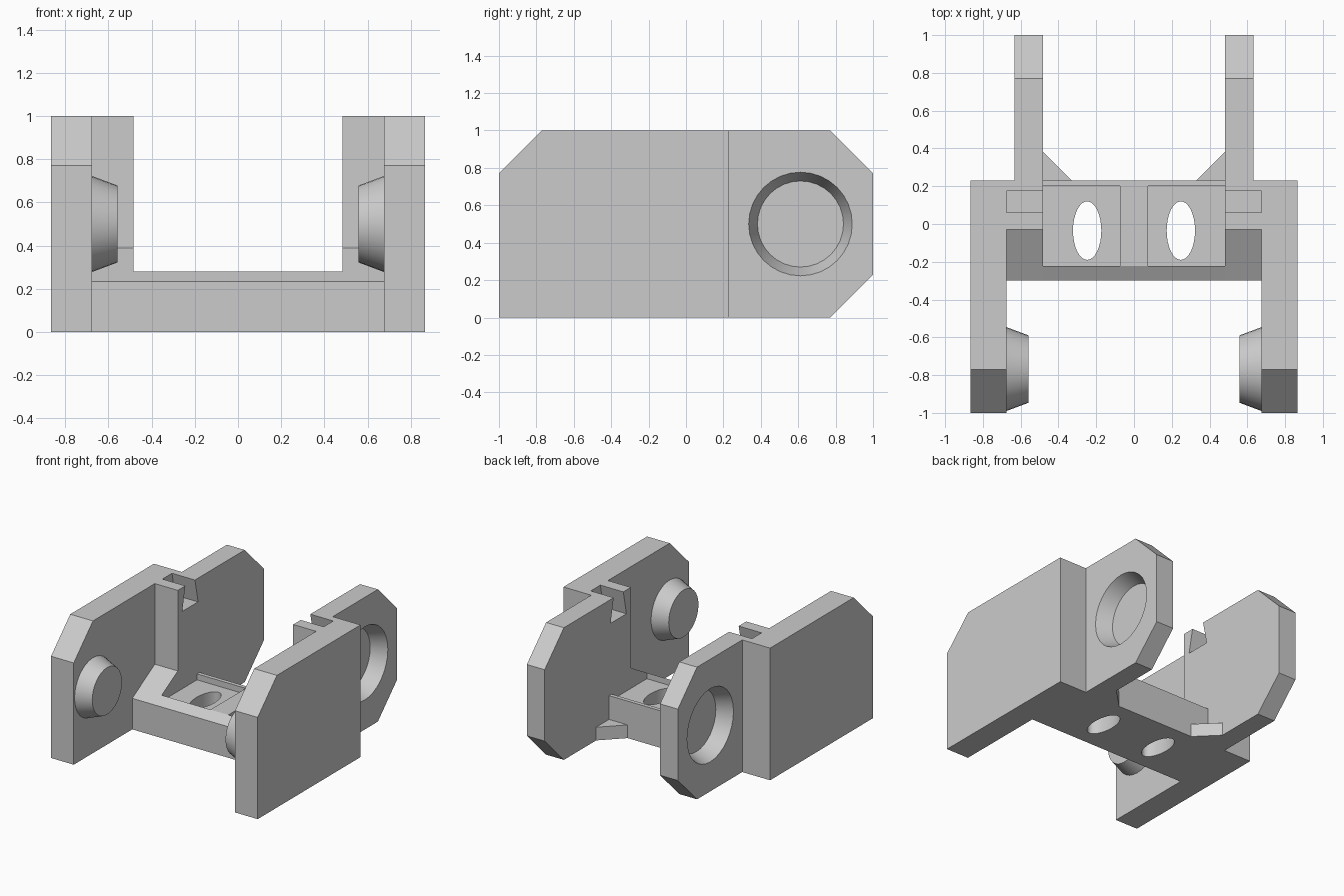
import bpy, bmesh, math
from mathutils import Matrix, Vector

cube = bpy.data.objects.get("Cube")
if cube:
    bpy.data.objects.remove(cube, do_unlink=True)

GREY = (0.6, 0.6, 0.6, 1)
metal = bpy.data.materials.new("plain_grey")
metal.use_nodes = True
metal.diffuse_color = GREY
metal.node_tree.nodes["Principled BSDF"].inputs["Base Color"].default_value = GREY


def finish(name, bm):
    bmesh.ops.recalc_face_normals(bm, faces=bm.faces)
    mesh = bpy.data.meshes.new(name)
    bm.to_mesh(mesh)
    bm.free()
    mesh.materials.append(metal)
    obj = bpy.data.objects.new(name, mesh)
    bpy.context.collection.objects.link(obj)
    return obj


def prism(name, points, lo, hi, axis="x"):
    """Extrude a (y, z) profile along x, or an (x, y) profile along z."""
    bm = bmesh.new()
    place = (lambda p: (lo, *p)) if axis == "x" else (lambda p: (*p, lo))
    face = bm.faces.new([bm.verts.new(place(p)) for p in points])
    step = Vector((hi - lo, 0, 0)) if axis == "x" else Vector((0, 0, hi - lo))
    ext = bmesh.ops.extrude_face_region(bm, geom=[face])["geom"]
    bmesh.ops.translate(bm, vec=step, verts=[v for v in ext if isinstance(v, bmesh.types.BMVert)])
    return finish(name, bm)


def frustum(name, y, x0, x1, r0, r1):
    """Cone section lying along x, radius r0 at x0 and r1 at x1."""
    bm = bmesh.new()
    turn = Matrix.Rotation(math.radians(90 if x1 > x0 else -90), 4, "Y")
    bmesh.ops.create_cone(bm, cap_ends=True, segments=32, radius1=r0, radius2=r1,
                          depth=abs(x1 - x0),
                          matrix=Matrix.Translation(((x0 + x1) / 2, y, 0.5)) @ turn)
    return finish(name, bm)


def cut(obj, cutter):
    cutter.hide_render = True
    mod = obj.modifiers.new("cut", "BOOLEAN")
    mod.operation = "DIFFERENCE"
    mod.solver = "EXACT"
    mod.object = cutter
    bpy.context.view_layer.objects.active = obj
    bpy.ops.object.modifier_apply(modifier=mod.name)
    bpy.data.objects.remove(cutter, do_unlink=True)


def smooth(obj):
    bpy.ops.object.select_all(action="DESELECT")
    obj.select_set(True)
    bpy.context.view_layer.objects.active = obj
    bpy.ops.object.shade_smooth_by_angle(angle=math.radians(25))


IN, BACK, MID, OUT = 0.483, 0.632, 0.675, 0.865   # plate boundaries in x
REAR, FACE = 0.23, -0.03                          # block ends in y
notch = [(0.175, 1), (0.2125, 0.82), (0.0225, 0.82), (0.06, 1)]

# Cross web with a sloped front edge
web = prism("cross_web", [(-0.3, 0), (REAR, 0), (REAR, 0.28), (-0.222, 0.28), (-0.3, 0.235)], -IN, IN)

for s, side in ((1, "left"), (-1, "right")):
    # Outer plate with clipped upper front corner
    prism(f"{side}_outer_plate", [(-1, 0), (REAR, 0), (REAR, 1), (-0.77, 1), (-1, 0.77)], s * MID, s * OUT)

    # Inner plate with dovetail notch, clipped rear corners and a tapered socket
    plate = prism(f"{side}_inner_plate",
                  [(FACE, 0), (0.77, 0), (1, 0.23), (1, 0.77), (0.77, 1)] + notch + [(FACE, 1)],
                  s * IN, s * BACK)
    # Cutter runs slightly past the plate face
    cut(plate, frustum("socket_cutter", 0.612, s * (BACK + 0.01), s * 0.517, 0.281, 0.23))
    smooth(plate)

    # Filler joining the two plates
    prism(f"{side}_joint_block", [(FACE, 0), (REAR, 0), (REAR, 1)] + notch + [(FACE, 1)], s * BACK, s * MID)

    # Ramp at the end of the web
    prism(f"{side}_ramp", [(-0.3, 0), (FACE, 0), (FACE, 0.39), (-0.3, 0.235)], s * IN, s * MID)

    # Tapered hinge pin
    smooth(frustum(f"{side}_pin", -0.768, s * MID, s * 0.558, 0.222, 0.178))

    # Low corner gusset behind the web
    prism(f"{side}_gusset", [(s * IN, REAR), (s * IN, 0.385), (s * 0.328, REAR)], 0, 0.1, "z")

    # Shallow pocket and oval hole in the web
    cut(web, prism("pocket_cutter", [(s * 0.075, -0.222), (s * IN, -0.222), (s * IN, 0.2), (s * 0.075, 0.2)],
                   0.235, 0.4, "z"))
    oval = [(s * 0.248 + 0.075 * math.cos(a), -0.035 + 0.155 * math.sin(a))
            for a in (math.tau * i / 32 for i in range(32))]
    cut(web, prism("hole_cutter", oval, -0.1, 0.5, "z"))

smooth(web)
